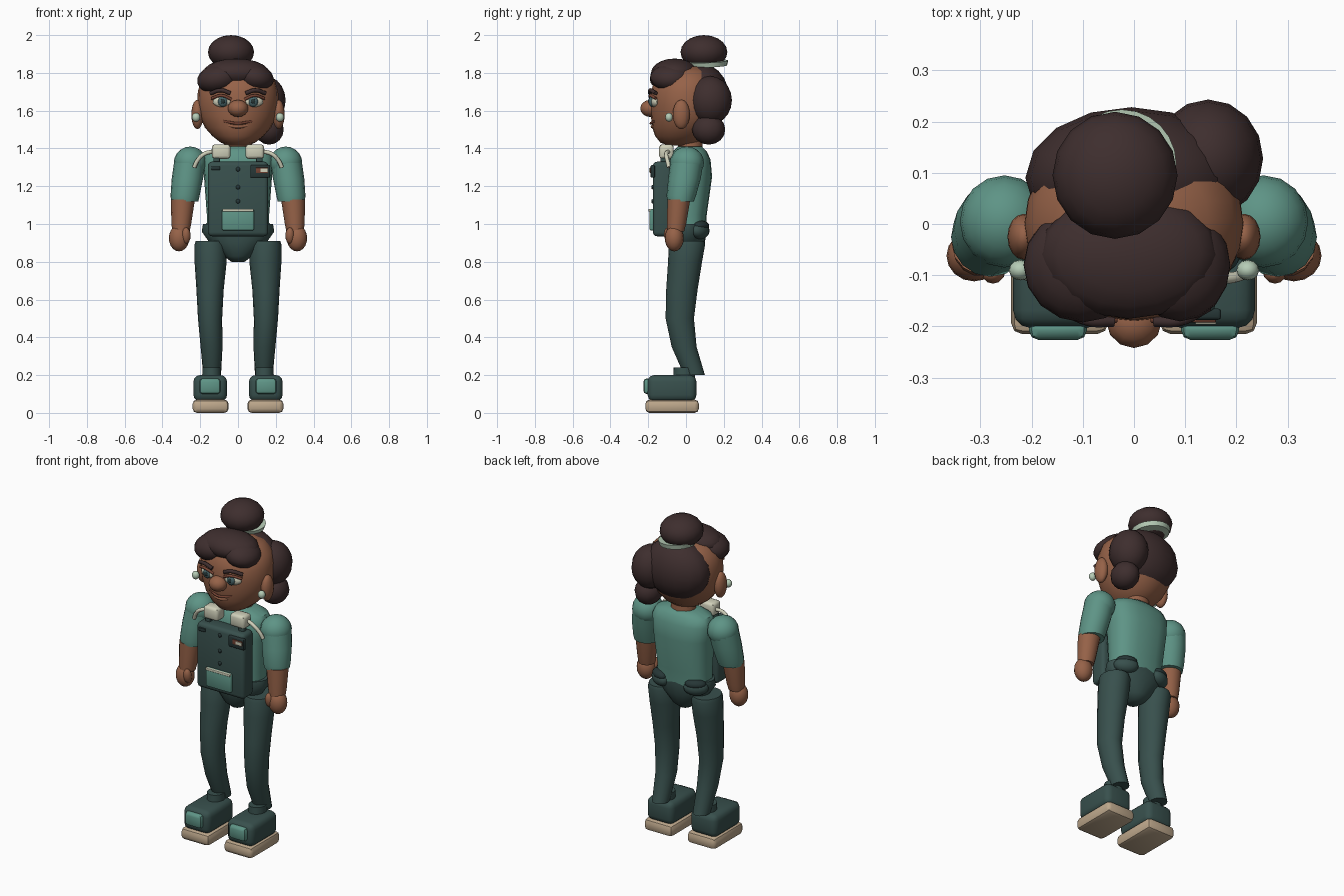
import bpy, bmesh, math
from mathutils import Matrix, Vector

cube = bpy.data.objects.get("Cube")
if cube:
    bpy.data.objects.remove(cube, do_unlink=True)
parts = []


def material(name, rgb):
    m = bpy.data.materials.new(name)
    lin = [((c / 255 + 0.055) / 1.055) ** 2.4 for c in rgb] + [1]
    m.use_nodes = True
    m.diffuse_color = lin
    m.node_tree.nodes["Principled BSDF"].inputs["Base Color"].default_value = lin
    return m


SKIN = material("skin brown", (150, 98, 72))
TEAL = material("shirt teal", (94, 148, 134))
DARK = material("overall green", (56, 80, 77))
TRIM = material("dark trim", (38, 54, 54))
HAIR = material("hair brown", (62, 46, 46))
CREAM = material("cream", (208, 208, 186))
TAN = material("sole tan", (190, 168, 140))
IRIS = material("iris slate", (72, 102, 106))
LIP = material("lip brown", (118, 68, 52))
PALE = material("pale sage", (182, 204, 182))


def finish(name, bm, mat):
    bmesh.ops.recalc_face_normals(bm, faces=bm.faces)
    mesh = bpy.data.meshes.new(name)
    bm.to_mesh(mesh)
    bm.free()
    mesh.materials.append(mat)
    ob = bpy.data.objects.new(name, mesh)
    bpy.context.collection.objects.link(ob)
    parts.append(ob)
    return ob


def ball(name, loc, size, mat, rot=(0, 0, 0), u=16, v=10):
    bm = bmesh.new()
    bmesh.ops.create_uvsphere(bm, u_segments=u, v_segments=v, radius=1)
    bm.transform(Matrix.Diagonal((*size, 1)))
    ob = finish(name, bm, mat)
    ob.location, ob.rotation_euler = loc, rot
    return ob


def box(name, lo, hi, mat, bevel=0.01, seg=2):
    """Rounded box between two corners."""
    lo, hi = Vector(lo), Vector(hi)
    bm = bmesh.new()
    bmesh.ops.create_cube(bm, size=1)
    bm.transform(Matrix.Translation((lo + hi) / 2) @ Matrix.Diagonal((*(hi - lo), 1)))
    if bevel:
        bmesh.ops.bevel(bm, geom=bm.edges[:], offset=bevel, segments=seg,
                        profile=0.5, affect='EDGES')
    return finish(name, bm, mat)


def loft(name, rings, mat, n=20, power=1.0):
    """Tube through rings of (x, y, z, rx, ry); power below 1 squares it off."""
    bm = bmesh.new()
    loops = []
    for x, y, z, rx, ry in rings:
        loop = []
        for i in range(n):
            a = 2 * math.pi * i / n
            c, s = math.cos(a), math.sin(a)
            loop.append(bm.verts.new((x + rx * math.copysign(abs(c) ** power, c),
                                      y + ry * math.copysign(abs(s) ** power, s), z)))
        loops.append(loop)
    for a, b in zip(loops, loops[1:]):
        for i in range(n):
            bm.faces.new((a[i], a[(i + 1) % n], b[(i + 1) % n], b[i]))
    bm.faces.new(loops[0])
    bm.faces.new(loops[-1])
    return finish(name, bm, mat)


def tube(name, pts, radius, mat):
    cu = bpy.data.curves.new(name, 'CURVE')
    cu.dimensions = '3D'
    cu.bevel_depth, cu.bevel_resolution, cu.use_fill_caps = radius, 2, True
    sp = cu.splines.new('BEZIER')
    sp.bezier_points.add(len(pts) - 1)
    for bp, p in zip(sp.bezier_points, pts):
        bp.co = p
        bp.handle_left_type = bp.handle_right_type = 'AUTO'
    sp.resolution_u = 6
    cu.materials.append(mat)
    bpy.context.collection.objects.link(bpy.data.objects.new(name, cu))


# Torso, hips and neck
loft("shirt", [(0, .01, .95, .165, .095), (0, .01, 1.05, .165, .1), (0, .02, 1.25, .18, .118),
               (0, .02, 1.34, .19, .11), (0, .02, 1.385, .17, .09), (0, .02, 1.41, .09, .065)],
     TEAL, power=.8)
loft("hips", [(0, 0, .8, .035, .04), (0, 0, .83, .075, .075), (0, .005, .9, .15, .095),
              (0, .005, .96, .192, .103), (0, .005, 1.0, .185, .1)], DARK)
loft("neck", [(0, .025, 1.37, .075, .065), (0, .02, 1.5, .07, .065)], SKIN, n=16)

# Overall bib with pocket, buttons and badge
box("bib", (-.16, -.175, .935), (.16, -.075, 1.33), DARK, .022, 3)
box("bib_pocket", (-.085, -.193, .965), (.085, -.168, 1.08), TEAL, .009)
box("pocket_trim", (-.083, -.198, 1.066), (.083, -.18, 1.08), CREAM, .003)
for z in (1.29, 1.195, 1.12):
    ball("bib_button", (0, -.176, z), (.012, .008, .012), TRIM, u=10, v=6)
box("bib_clip", (-.14, -.185, 1.285), (-.095, -.17, 1.305), TRIM, .004)
box("badge_pocket", (.065, -.187, 1.245), (.17, -.165, 1.312), TRIM, .006)
box("badge", (.095, -.192, 1.27), (.16, -.18, 1.298), LIP, .002)
box("badge_label", (.12, -.195, 1.275), (.16, -.19, 1.293), CREAM, 0)

for s, side in ((1, "left"), (-1, "right")):
    def m(x, y, z):
        return (s * x, y, z)

    def sided(rings):
        return [(s * r[0], *r[1:]) for r in rings]

    # Legs and shoes
    loft(side + "_leg", sided([
        (.137, .045, .2, .047, .055), (.14, -.01, .35, .058, .066), (.148, -.033, .5, .064, .075),
        (.148, -.022, .65, .072, .083), (.145, -.005, .8, .085, .09),
        (.146, .005, .89, .084, .096), (.146, .005, .91, .078, .09)]), DARK, n=16)
    loft(side + "_ankle", sided([(.14, -.01, .18, .05, .058), (.14, -.01, .24, .048, .055)]), DARK)
    x0, x1 = sorted((s * .05, s * .24))
    box(side + "_sole", (x0, -.215, .0), (x1, .068, .07), TAN, .022)
    x0, x1 = sorted((s * .058, s * .236))
    box(side + "_shoe", (x0, -.203, .06), (x1, .055, .2), DARK, .035, 3)
    x0, x1 = sorted((s * .092, s * .205))
    box(side + "_toe_patch", (x0, -.226, .1), (x1, -.185, .182), TEAL, .018)

    # Arms and hands
    ball(side + "_shoulder", m(.253, .005, 1.325), (.087, .09, .085), TEAL)
    loft(side + "_sleeve", sided([
        (.282, -.028, 1.12, .072, .07), (.28, -.025, 1.15, .077, .078),
        (.268, -.008, 1.24, .083, .086), (.255, .005, 1.33, .083, .088)]), TEAL, n=16)
    loft(side + "_forearm", sided([
        (.302, -.055, .96, .046, .046), (.3, -.05, 1.0, .052, .052),
        (.292, -.038, 1.13, .064, .062)]), SKIN, n=14)
    ball(side + "_hand", m(.312, -.062, .925), (.054, .05, .07), SKIN)
    ball(side + "_thumb", m(.275, -.092, .938), (.024, .024, .044), SKIN, (.15, 0, 0), 12, 8)

    # Straps and hip pouches
    x0, x1 = sorted((s * .04, s * .138))
    box(side + "_strap_pad", (x0, -.142, 1.345), (x1, -.065, 1.422), CREAM, .016)
    x0, x1 = sorted((s * .095, s * .13))
    box(side + "_strap", (x0, -.135, 1.31), (x1, -.1, 1.37), DARK, .008)
    tube(side + "_strap_loop", [m(.12, -.09, 1.385), m(.18, -.105, 1.37), m(.215, -.098, 1.335),
                                m(.232, -.09, 1.3)], .011, CREAM)
    ball(side + "_hip_pouch", m(.12, .075, .965), (.07, .042, .045), DARK, (0, 0, -s * .5))
    ball(side + "_pouch_flap", m(.12, .08, .99), (.06, .036, .028), TRIM, (0, 0, -s * .5))

    # Ears and earrings
    ball(side + "_ear", m(.215, -.025, 1.58), (.032, .045, .078), SKIN)
    ball(side + "_earring", m(.222, -.09, 1.565), (.022, .02, .024), PALE, u=12, v=8)

    # Eyes and brows
    ball(side + "_eye_white", m(.085, -.168, 1.648), (.05, .02, .029), CREAM, (0, 0, s * .25))
    ball(side + "_iris", m(.08, -.182, 1.648), (.026, .016, .028), IRIS, u=12, v=8)
    ball(side + "_pupil", m(.08, -.195, 1.65), (.012, .006, .013), TRIM, u=10, v=6)
    tube(side + "_eyelid", [m(.035, -.185, 1.66), m(.085, -.19, 1.68), m(.14, -.16, 1.665)],
         .008, LIP)
    tube(side + "_eyebrow", [m(.04, -.19, 1.692), m(.09, -.188, 1.708), m(.145, -.16, 1.692)],
         .011, HAIR)

# Head, nose and mouth
loft("head", [(0, -.03, 1.415, .05, .06), (0, -.03, 1.43, .09, .105), (0, -.02, 1.465, .135, .143),
              (0, -.01, 1.51, .175, .168), (0, 0, 1.57, .204, .186), (0, 0, 1.63, .214, .19),
              (0, 0, 1.7, .213, .187), (0, .005, 1.76, .195, .17), (0, .01, 1.81, .145, .125),
              (0, .01, 1.835, .07, .06)], SKIN, n=24)
ball("nose", (0, -.19, 1.612), (.054, .052, .045), SKIN, u=12, v=8)
tube("upper_lip", [(-.075, -.162, 1.545), (0, -.186, 1.533), (.075, -.162, 1.545)], .007, LIP)
tube("lower_lip", [(-.05, -.165, 1.522), (0, -.178, 1.515), (.05, -.165, 1.522)], .009, SKIN)

# Hair: fringe, back, top bun with band, and side puffs
ball("fringe_top", (-.01, -.06, 1.8), (.175, .125, .076), HAIR)
ball("fringe_right", (-.1, -.08, 1.77), (.118, .112, .078), HAIR, (0, -.2, 0))
ball("fringe_left", (.09, -.08, 1.775), (.1, .11, .07), HAIR, (0, .2, 0))
ball("back_hair", (-.005, .09, 1.67), (.207, .138, .175), HAIR)
ball("side_puff", (.145, .128, 1.655), (.107, .115, .128), HAIR)
ball("lower_puff", (.165, .12, 1.5), (.077, .088, .08), HAIR, u=12, v=8)
ball("top_bun", (-.037, .095, 1.91), (.122, .124, .09), HAIR)
bm = bmesh.new()
bmesh.ops.create_cone(bm, cap_ends=True, segments=24, radius1=.1, radius2=.107, depth=.026)
band = finish("bun_band", bm, PALE)
band.location, band.rotation_euler = (-.025, .117, 1.849), (.04, .08, 0)

# Smooth shading with sharp edges kept
bpy.ops.object.select_all(action='DESELECT')
for ob in parts:
    ob.select_set(True)
bpy.context.view_layer.objects.active = parts[0]
bpy.ops.object.shade_smooth_by_angle(angle=math.radians(45))
